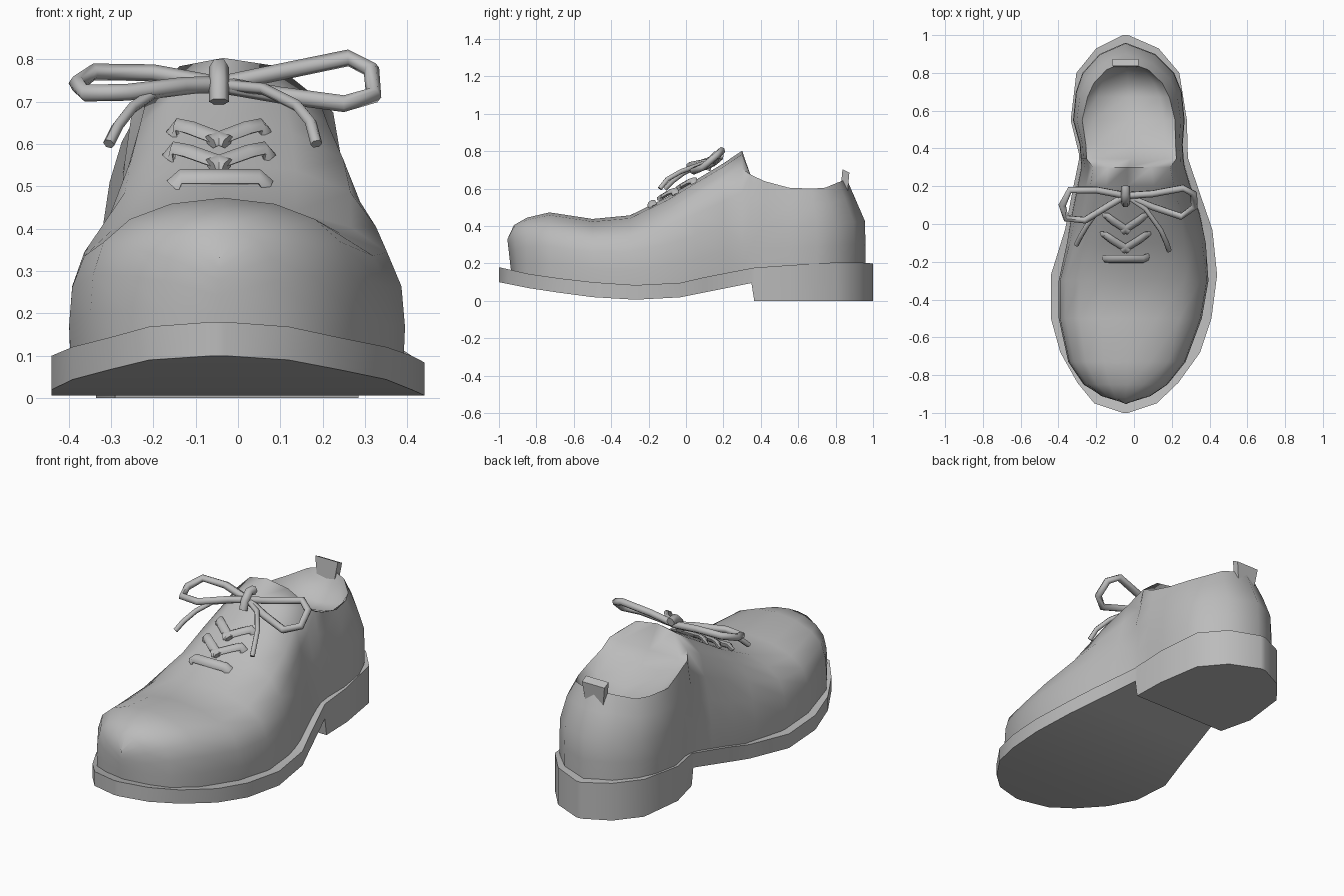
import bpy, bmesh, math
from mathutils import Vector

cube = bpy.data.objects.get("Cube")
if cube:
    bpy.data.objects.remove(cube)

grey = bpy.data.materials.new("plain_grey")
grey.use_nodes = True
grey.diffuse_color = (0.5, 0.5, 0.5, 1)
grey.node_tree.nodes["Principled BSDF"].inputs["Base Color"].default_value = (0.5, 0.5, 0.5, 1)
MID = -0.045


def lerp_table(table, y):
    for (a, u), (b, v) in zip(table, table[1:]):
        if y <= b:
            return u + (v - u) * max(0, (y - a) / (b - a))
    return table[-1][1]


def finish(bm, name, angle=40):
    bmesh.ops.remove_doubles(bm, verts=bm.verts, dist=0.0005)
    bmesh.ops.recalc_face_normals(bm, faces=bm.faces)
    mesh = bpy.data.meshes.new(name)
    bm.to_mesh(mesh)
    bm.free()
    obj = bpy.data.objects.new(name, mesh)
    bpy.context.collection.objects.link(obj)
    mesh.materials.append(grey)
    bpy.ops.object.select_all(action="DESELECT")
    obj.select_set(True)
    bpy.context.view_layer.objects.active = obj
    bpy.ops.object.shade_smooth_by_angle(angle=math.radians(angle))


def bridge(bm, rows):
    """Quads between neighbouring rows of vertices."""
    for a, b in zip(rows, rows[1:]):
        for i in range(len(a) - 1):
            bm.faces.new((a[i], a[i + 1], b[i + 1], b[i]))


def blend(first, second, k):
    return [(a + (c - a) * k, b + (d - b) * k) for (a, b), (c, d) in zip(first, second)]


# Sole: width along the length, with curved top and stepped heel below
SOLE_TOP = [(-1, .18), (-.8, .135), (-.5, .1), (-.25, .083), (-.05, .092), (.2, .15), (.38, .18), (.87, .21), (1, .2)]
SOLE_LOW = [(-1, .1), (-.8, .06), (-.5, .02), (-.25, .005), (-.05, .015), (.35, .095), (.365, 0), (1, 0)]
SOLE = [(-1, -.06, -.03), (-.95, -.21, .12), (-.84, -.3, .235), (-.68, -.39, .35), (-.5, -.44, .41),
        (-.27, -.44, .44), (-.03, -.365, .415), (.1, -.34, .37), (.35, -.29, .285), (.365, -.29, .285),
        (.55, -.335, .28), (.8, -.305, .24), (.93, -.2, .13), (1, -.06, -.03)]
bm = bmesh.new()
rows = []
for y, left, right in SOLE:
    lo, hi = lerp_table(SOLE_LOW, y), lerp_table(SOLE_TOP, y)
    ring = [bm.verts.new(p) for p in ((left, y, lo), (right, y, lo), (right, y, hi), (left, y, hi))]
    rows.append(ring + ring[:1])
bridge(bm, rows)
bm.faces.new(rows[0][:4])
bm.faces.new(rows[-1][:4])
finish(bm, "sole_and_heel", 35)

# Upper: arched sections over the forefoot, then side walls round the heel
FOREFOOT = [(1, 0), (1.01, .25), (.99, .5), (.91, .71), (.71, .86), (.4, .96), (0, 1)]
ANKLE = [(1, 0), (.99, .22), (.92, .45), (.83, .66), (.74, .85), (.42, .97), (0, 1)]
HEEL_FRONT = [(1, 0), (1.01, .25), (1, .52), (.95, .77), (.88, 1)]
HEEL_BACK = [(1, 0), (1.01, .25), (1, .52), (.92, .8), (.76, 1)]
VAMP = [(-.955, MID, MID, .33), (-.92, -.175, .09, .405), (-.85, -.265, .175, .445), (-.73, -.345, .27, .473),
        (-.5, -.395, .355, .438), (-.3, -.395, .39, .457), (-.1, -.355, .38, .555), (.05, -.33, .35, .645),
        (.2, -.3, .3, .735), (.3, -.28, .27, .803)]
# Each heel section also gives the depth of the sunken lining
QUARTER = [(.345, -.28, .26, .675, .005), (.42, -.285, .255, .64, .03), (.55, -.32, .265, .605, .06),
           (.7, -.305, .25, .6, .1), (.8, -.27, .21, .605, .1), (.9, -.18, .11, .635, .05),
           (.96, MID, MID, .65, 0)]


def half_section(bm, shape, y, side, top):
    base = lerp_table(SOLE_TOP, y) - .015
    mid = MID if abs(y) > .9 else MID + .01
    lean = max(0, (y - .6) / .36) * .1
    toe = .02 if y < -.9 else 0
    return [bm.verts.new((mid + (side - mid) * fx, y + toe * (1 - fz) - lean * max(0, 2 * fz - 1),
                          base + (top - base) * fz)) for fx, fz in shape]


bm = bmesh.new()
arches = []
for y, left, right, top in VAMP:
    shape = blend(FOREFOOT, ANKLE, min(1, max(0, (y + .3) / .4)))
    a = half_section(bm, shape, y, left, top)
    b = half_section(bm, shape[:-1], y, right, top)
    arches.append(a + b[::-1])
bridge(bm, arches)
walls = len(HEEL_FRONT)
left_rows, right_rows = [arches[-1][:walls]], [arches[-1][::-1][:walls]]
lining = [arches[-1][walls - 1:1 - walls]]
for y, left, right, top, sag in QUARTER:
    shape = blend(HEEL_FRONT, HEEL_BACK, min(1, max(0, (y - .45) / .3)))
    a = half_section(bm, shape, y, left, top)
    b = half_section(bm, shape, y, right, top)
    left_rows.append(a)
    right_rows.append(b)
    inner = [bm.verts.new(a[-1].co.lerp(b[-1].co, t) - Vector((0, 0, sag * d)))
             for t, d in ((.12, .75), (.5, 1), (.88, .75))]
    lining.append([a[-1], *inner, b[-1]])
for strip in (left_rows, right_rows, lining):
    bridge(bm, strip)
finish(bm, "upper", 75)

# Pull tab at the back of the collar
bm = bmesh.new()
bmesh.ops.create_cube(bm, size=1)
for v in bm.verts:
    x, y, z = v.co
    flare = 1.1 if z > 0 else .85
    v.co = (MID + x * .125 * flare, .85 + y * .037 + z * .01, .64 + z * .11 - y * .018)
finish(bm, "heel_tab", 30)


# Laces: low-sided tubes along short paths
def tube(name, points, radius, sides=6, flat=1.0):
    pts = [Vector(p) for p in points]
    bm = bmesh.new()
    rows = []
    for i, p in enumerate(pts):
        t = (pts[min(i + 1, len(pts) - 1)] - pts[max(i - 1, 0)]).normalized()
        u = t.cross(Vector((0, -.6, .8))).normalized()
        w = u.cross(t)
        ring = [bm.verts.new(p + radius * (u * math.cos(a) + w * flat * math.sin(a)))
                for a in (math.tau * j / sides for j in range(sides))]
        rows.append(ring + ring[:1])
    bridge(bm, rows)
    bm.faces.new(rows[0][:sides])
    bm.faces.new(rows[-1][:sides])
    finish(bm, name, 65)


KNOT = (MID, .15, .74)
tube("left_bow_loop", [KNOT, (.1, .16, .77), (.26, .19, .803), (.315, .16, .775), (.32, .09, .715),
                       (.25, .04, .695), (.1, .09, .715), KNOT], .02)
tube("right_bow_loop", [KNOT, (-.2, .18, .768), (-.34, .18, .77), (-.38, .1, .742), (-.36, .03, .72),
                        (-.26, .02, .722), (-.13, .1, .738), KNOT], .02)
tube("left_lace_end", [KNOT, (.06, .08, .73), (.14, -.03, .69), (.172, -.1, .65), (.185, -.14, .6)], .014)
tube("right_lace_end", [KNOT, (-.2, .06, .72), (-.25, -.01, .685), (-.285, -.07, .64), (-.305, -.11, .6)], .014)
tube("lace_knot", [(MID, .11, .7), (MID, .125, .745), (MID, .16, .78), (MID, .2, .775)], .024)
tube("lace_bar", [(-.155, -.185, .5), (-.135, -.185, .522), (.05, -.185, .522), (.07, -.175, .5)], .026, 6, .6)
for n, (y, z) in enumerate([(-.13, .555), (-.03, .61)]):
    narrow = 1 - .08 * n
    for label, s in (("left", 1), ("right", -1)):
        tube(f"{label}_lace_cross_{n + 1}",
             [(MID - s * .02, y - .01, z - .005), (MID + s * .07 * narrow, y + .045, z + .027),
              (MID + s * .105 * narrow, y + .07, z + .035), (MID + s * .12 * narrow, y + .075, z + .01)],
             .023, 6, .6)
